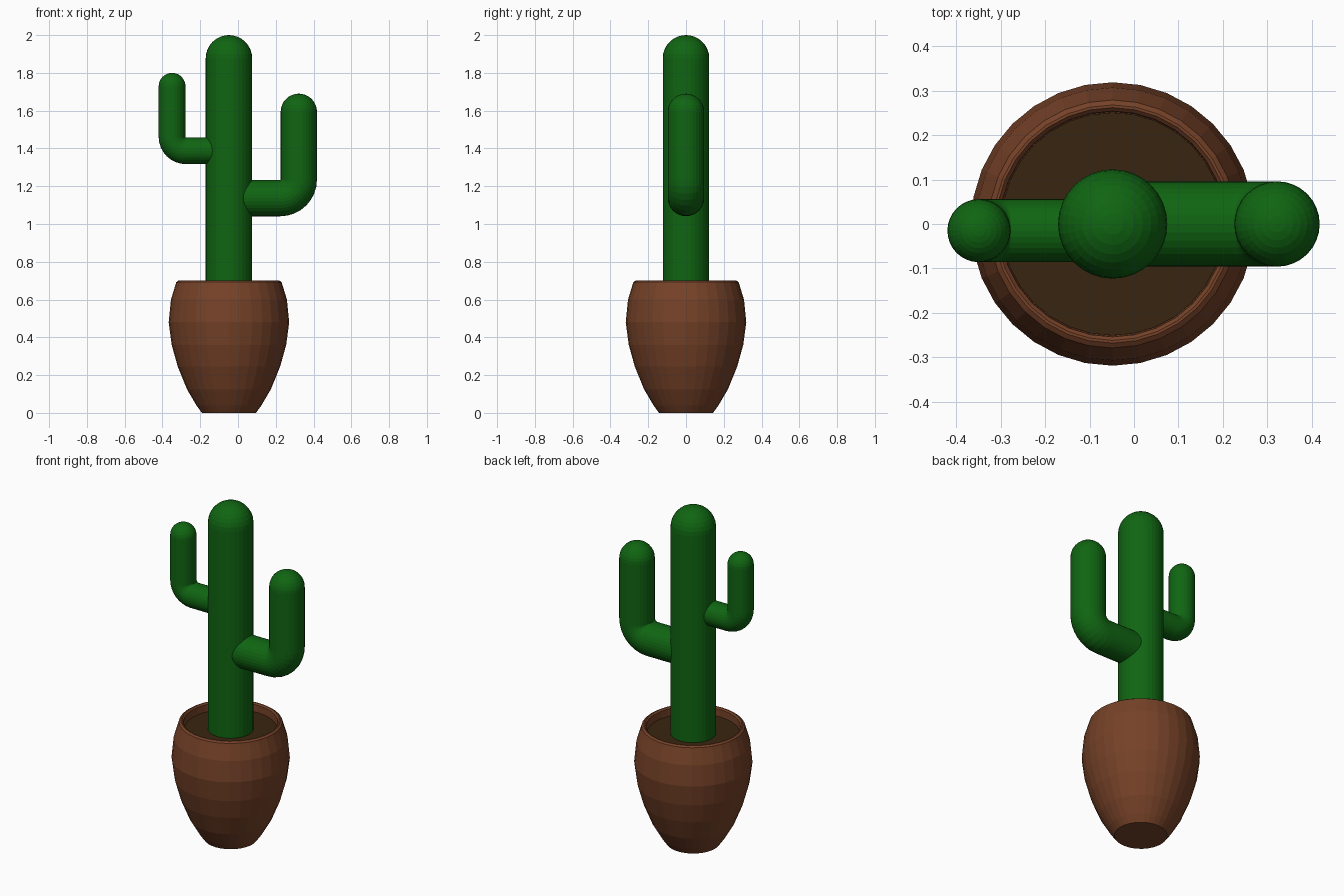
import bpy, bmesh, math
from mathutils import Vector

if "Cube" in bpy.data.objects:
    bpy.data.objects.remove(bpy.data.objects["Cube"])

SIDES = 32
CX = -0.048          # axis of pot and trunk


def material(name, rgb):
    m = bpy.data.materials.new(name)
    m.diffuse_color = (*rgb, 1)
    m.use_nodes = True
    m.node_tree.nodes["Principled BSDF"].inputs["Base Color"].default_value = m.diffuse_color
    return m


GREEN = material("cactus green", (0.005, 0.13, 0.006))
CLAY = material("brown clay", (0.18, 0.054, 0.021))
SOIL = material("dark soil", (0.04, 0.018, 0.005))


def loft(name, rings, mat):
    """Skin rings given as (centre, tilt in xz plane, radius); cap both ends."""
    bm = bmesh.new()
    loops = []
    for c, tilt, r in rings:
        u = Vector((math.sin(tilt), 0, -math.cos(tilt)))
        v = Vector((0, 1, 0))
        loops.append([bm.verts.new(Vector(c) + r * (u * math.cos(a) + v * math.sin(a)))
                      for a in (2 * math.pi * i / SIDES for i in range(SIDES))])
    for a, b in zip(loops, loops[1:]):
        for i in range(SIDES):
            j = (i + 1) % SIDES
            bm.faces.new((a[i], a[j], b[j], b[i]))
    bm.faces.new(loops[0])
    bm.faces.new(loops[-1])
    bmesh.ops.recalc_face_normals(bm, faces=bm.faces)
    me = bpy.data.meshes.new(name)
    bm.to_mesh(me)
    bm.free()
    me.materials.append(mat)
    ob = bpy.data.objects.new(name, me)
    bpy.context.collection.objects.link(ob)
    return ob


def upright(x, y, z, r):
    return ((x, y, z), math.pi / 2, r)


def dome(x, y, top, r, steps=8):
    """Rings of a hemisphere ending at height top."""
    angles = [math.pi / 2 * i / steps for i in range(steps)] + [math.pi / 2 * 0.985]
    return [upright(x, y, top - r + r * math.sin(a), r * math.cos(a)) for a in angles]


def arm(name, x, y, z, top, r):
    """Sideways tube from the trunk, bending up at x to a domed tip."""
    s = 1 if x > CX else -1
    bend = r + 0.002
    rings = [((CX, y, z), 0 if s > 0 else math.pi, r)]
    for i in range(9):
        a = math.pi / 2 * i / 8
        c = (x - s * bend + s * bend * math.sin(a), y, z + bend - bend * math.cos(a))
        rings.append((c, a if s > 0 else math.pi - a, r))
    loft(name, rings + dome(x, y, top, r), GREEN)


# Pot: bulging outside, rounded rim, inner wall down to the soil
profile = [(0.143, 0), (0.172, 0.04), (0.222, 0.125), (0.271, 0.245), (0.303, 0.36),
           (0.319, 0.48), (0.307, 0.60), (0.284, 0.675), (0.279, 0.692), (0.268, 0.70),
           (0.262, 0.70), (0.254, 0.692), (0.252, 0.64)]
loft("pot", [upright(CX, 0, z, r) for r, z in profile], CLAY)

# Soil disc
loft("soil", [upright(CX, 0, 0.642, 0.251), upright(CX, 0, 0.65, 0.251)], SOIL)

# Cactus
loft("trunk", [upright(CX, 0, 0.645, 0.123)] + dome(CX, 0, 2.0, 0.123), GREEN)
arm("left_arm", -0.349, -0.015, 1.388, 1.80, 0.071)
arm("right_arm", 0.322, 0.0, 1.137, 1.69, 0.096)
